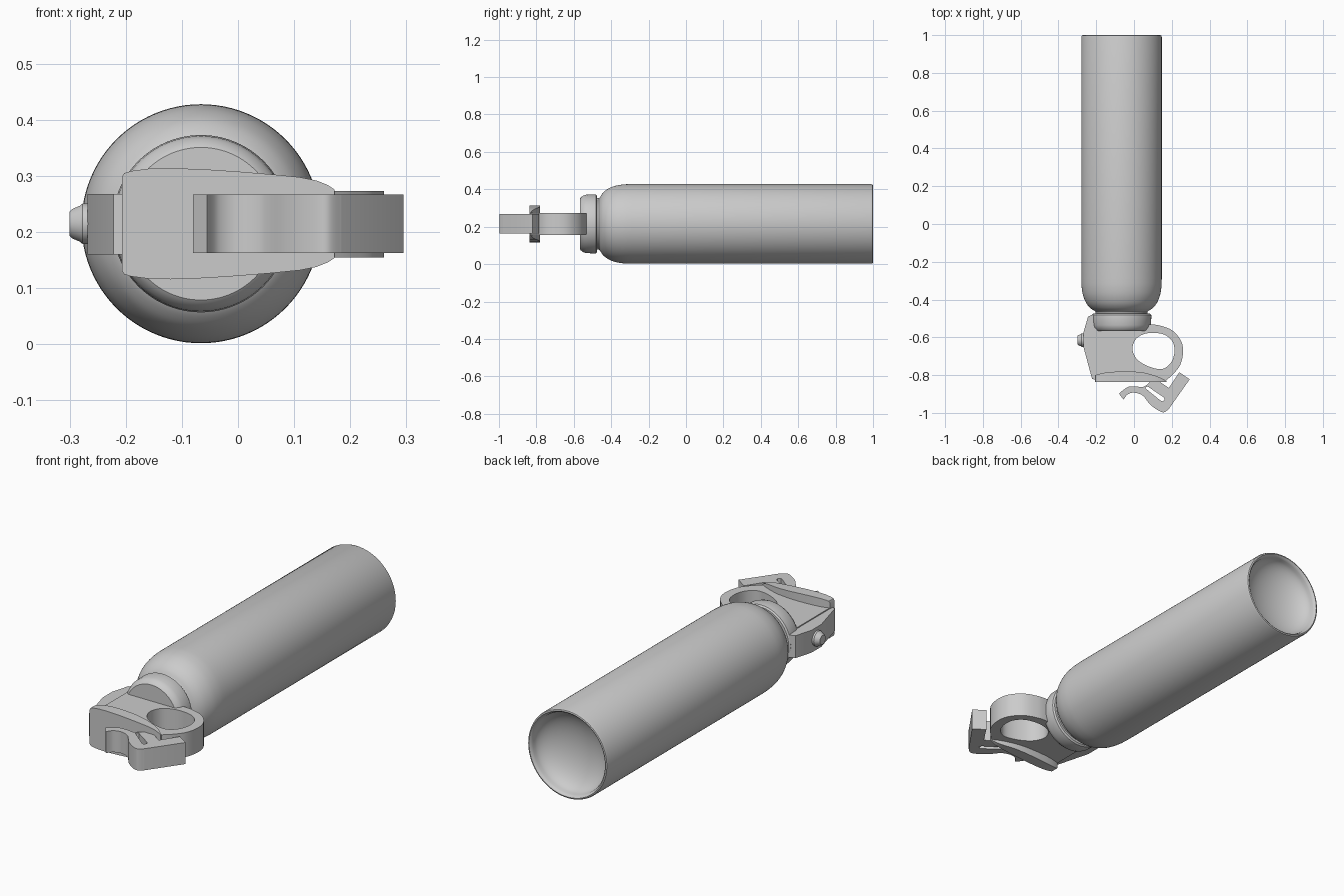
import bpy, bmesh
from math import sin, cos, pi, radians
from mathutils import Vector, Matrix

if "Cube" in bpy.data.objects:
    bpy.data.objects.remove(bpy.data.objects["Cube"])

CX, CZ = -0.066, 0.215   # bottle axis


def finish(obj, angle=35):
    bm = bmesh.new()
    bm.from_mesh(obj.data)
    bmesh.ops.remove_doubles(bm, verts=bm.verts, dist=1e-5)
    bmesh.ops.recalc_face_normals(bm, faces=bm.faces)
    bm.to_mesh(obj.data)
    bm.free()
    bpy.ops.object.select_all(action='DESELECT')
    obj.select_set(True)
    bpy.context.view_layer.objects.active = obj
    bpy.ops.object.shade_smooth_by_angle(angle=radians(angle))
    return obj


def add_mesh(name, bm):
    me = bpy.data.meshes.new(name)
    bm.to_mesh(me)
    bm.free()
    obj = bpy.data.objects.new(name, me)
    bpy.context.collection.objects.link(obj)
    return finish(obj)


def lathe(name, profile, origin, axis, n=96):
    """Revolve (radius, distance) pairs around an axis through origin."""
    bm = bmesh.new()
    vs = [bm.verts.new((r, 0, d)) for r, d in profile]
    es = [bm.edges.new(p) for p in zip(vs, vs[1:])]
    bmesh.ops.spin(bm, geom=vs + es, cent=(0, 0, 0), axis=(0, 0, 1),
                   angle=2 * pi, steps=n, use_duplicate=False)
    rot = Vector((0, 0, 1)).rotation_difference(Vector(axis)).to_matrix().to_4x4()
    bm.transform(Matrix.Translation(origin) @ rot)
    return add_mesh(name, bm)


def smooth(pts, closed=False, n=8):
    """Catmull-Rom samples through 2D points."""
    p = [Vector(q) for q in pts]
    p = [p[-1]] + p + p[:2] if closed else [p[0]] + p + [p[-1]]
    out = []
    for a, b, c, d in zip(p, p[1:], p[2:], p[3:]):
        for i in range(n):
            t = i / n
            out.append(0.5 * (2 * b + (c - a) * t + (2 * a - 5 * b + 4 * c - d) * t * t
                              + (3 * b - a - 3 * c + d) * t ** 3))
    return [tuple(q) for q in out] + ([] if closed else [tuple(pts[-1])])


def prism(name, loops, z0, z1):
    """Extrude a top-view outline; extra loops become holes."""
    cu = bpy.data.curves.new(name + "_outline", 'CURVE')
    cu.dimensions = '2D'
    cu.fill_mode = 'BOTH'
    cu.extrude = (z1 - z0) / 2
    for loop in loops:
        sp = cu.splines.new('POLY')
        sp.points.add(len(loop) - 1)
        for pt, (x, y) in zip(sp.points, loop):
            pt.co = (x, y, 0, 1)
        sp.use_cyclic_u = True
    tmp = bpy.data.objects.new(name + "_outline", cu)
    bpy.context.collection.objects.link(tmp)
    bpy.context.view_layer.update()
    me = bpy.data.meshes.new_from_object(tmp.evaluated_get(bpy.context.evaluated_depsgraph_get()))
    bpy.data.objects.remove(tmp)
    me.transform(Matrix.Translation((0, 0, (z0 + z1) / 2)))
    obj = bpy.data.objects.new(name, me)
    bpy.context.collection.objects.link(obj)
    return finish(obj)


# Bottle with domed shoulder, neck and dished base
dish = [(0.194 * sin(a), 0.89 + 0.095 * (1 - cos(a)))
        for a in [i * pi / 24 for i in range(13)]]
rim = [(0.198, 0.995), (0.204, 1.0), (0.210, 0.998), (0.213, 0.990)]
shoulder = smooth([(0.213, -0.29), (0.211, -0.335), (0.203, -0.38),
                   (0.186, -0.42), (0.164, -0.446), (0.142, -0.460)], n=5)
lathe("bottle", dish + rim + shoulder + [(0.138, -0.465), (0.138, -0.50), (0, -0.50)],
      (CX, 0, CZ), (0, 1, 0))

# Screw collar
lathe("collar", [(0, -0.475), (0.15, -0.475), (0.157, -0.481), (0.158, -0.487),
                 (0.156, -0.535), (0.151, -0.550), (0.141, -0.563), (0.136, -0.567),
                 (0, -0.567)], (CX, 0, CZ), (0, 1, 0))

# Spray head with finger ring
ring = smooth([(0.07, -0.532), (0.13, -0.536), (0.20, -0.562), (0.247, -0.615),
               (0.260, -0.675), (0.245, -0.745), (0.205, -0.797), (0.165, -0.832)])
hole = smooth([(-0.008, -0.665), (0.008, -0.612), (0.05, -0.584), (0.105, -0.576),
               (0.165, -0.588), (0.205, -0.625), (0.214, -0.68), (0.195, -0.735),
               (0.150, -0.767), (0.085, -0.757), (0.02, -0.72)], closed=True)
prism("spray_head", [[(-0.206, -0.832), (-0.206, -0.53)] + ring, hole], 0.155, 0.273)

# Side plate and nozzle
prism("nozzle_plate", [[(-0.200, -0.825), (-0.222, -0.82), (-0.268, -0.65), (-0.268, -0.575),
                        (-0.243, -0.490), (-0.215, -0.478), (-0.200, -0.50)]], 0.160, 0.268)
lathe("nozzle", [(0.036, 0), (0.036, 0.013), (0.032, 0.018), (0.026, 0.032),
                 (0.022, 0.036), (0, 0.036)], (-0.264, -0.615, CZ), (-1, 0, 0), 40)

# Front flange: lofted rectangles (x, half height, back y)
stations = [(-0.207, 0.083, -0.802), (-0.203, 0.090, -0.800), (-0.19, 0.094, -0.795),
            (-0.16, 0.098, -0.788), (-0.12, 0.099, -0.783), (-0.06, 0.097, -0.780),
            (0.0, 0.093, -0.781), (0.06, 0.088, -0.788), (0.11, 0.083, -0.802),
            (0.14, 0.077, -0.814), (0.16, 0.069, -0.824), (0.172, 0.061, -0.831)]
bm = bmesh.new()
rows = [[bm.verts.new(c) for c in ((x, -0.836, CZ - h), (x, -0.836, CZ + h),
                                   (x, b, CZ + h), (x, b, CZ - h))] for x, h, b in stations]
for a, b in zip(rows, rows[1:]):
    for i in range(4):
        j = (i + 1) % 4
        bm.faces.new((a[i], a[j], b[j], b[i]))
bm.faces.new(rows[0])
bm.faces.new(rows[-1])
add_mesh("front_flange", bm)

# Trigger with a slot
grip = smooth([(-0.055, -0.930), (-0.035, -0.903), (0.0, -0.893), (0.045, -0.908),
               (0.085, -0.955), (0.125, -0.985), (0.158, -0.997), (0.185, -0.978)])
back = smooth([(0.09, -0.832), (0.05, -0.862), (0.01, -0.860), (-0.03, -0.862),
               (-0.058, -0.880), (-0.080, -0.898)])
slot = [(0.058, -0.868), (0.072, -0.860), (0.158, -0.918), (0.163, -0.930),
        (0.150, -0.940), (0.138, -0.933)]
prism("trigger", [grip + [(0.295, -0.822), (0.240, -0.785), (0.185, -0.868),
                          (0.115, -0.822)] + back, slot], 0.163, 0.267)
